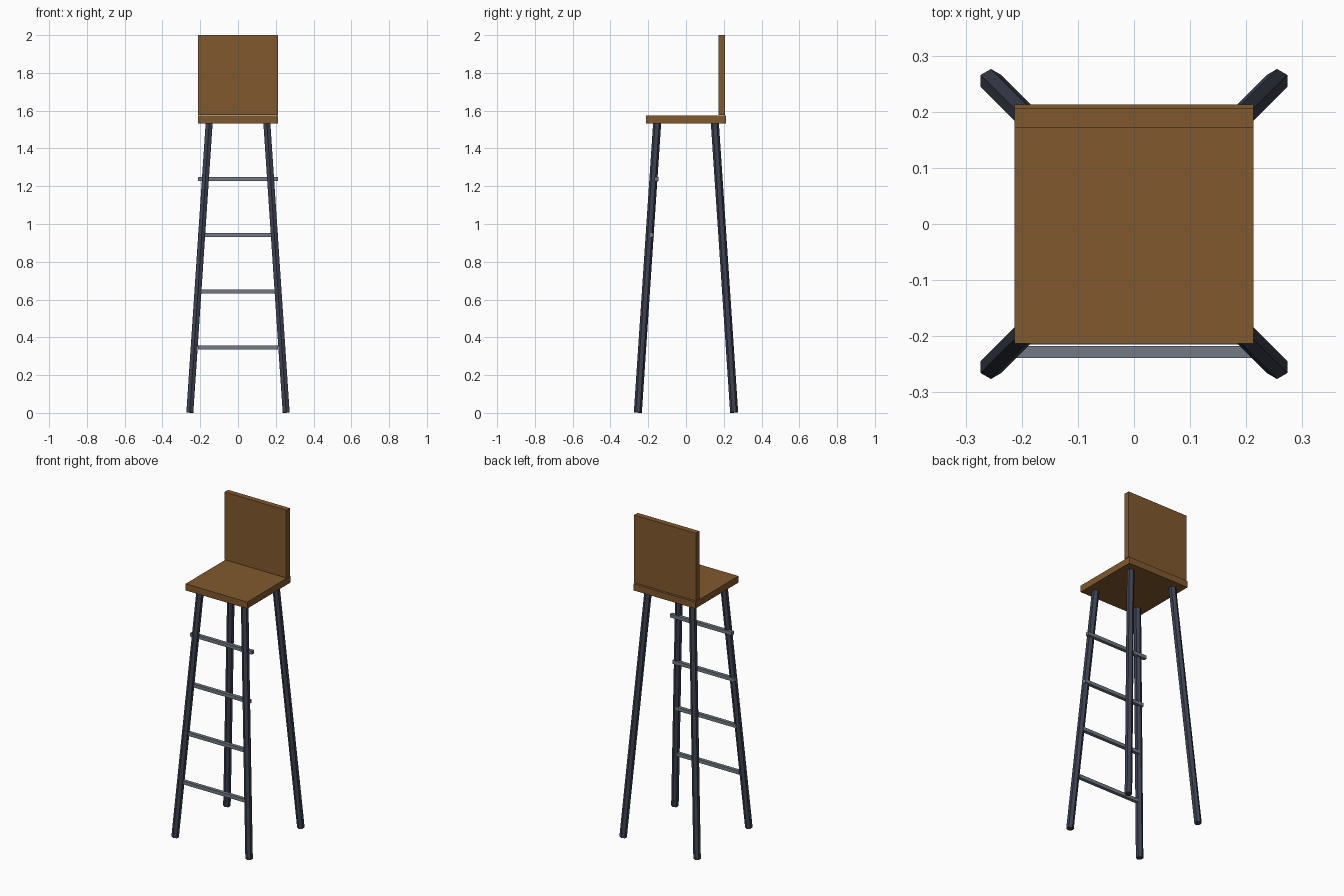
import bpy
from mathutils import Vector

cube = bpy.data.objects.get("Cube")
if cube:
    bpy.data.objects.remove(cube, do_unlink=True)


def material(name, rgb):
    mat = bpy.data.materials.new(name)
    mat.use_nodes = True
    mat.diffuse_color = (*rgb, 1)
    mat.node_tree.nodes["Principled BSDF"].inputs["Base Color"].default_value = (*rgb, 1)
    return mat


wood = material("brown_wood", (0.22, 0.098, 0.027))
dark_metal = material("dark_metal", (0.048, 0.054, 0.08))
grey_metal = material("grey_metal", (0.165, 0.195, 0.23))


def box(name, low, high, mat):
    low, high = Vector(low), Vector(high)
    bpy.ops.mesh.primitive_cube_add(size=1, location=(low + high) / 2)
    obj = bpy.context.object
    obj.name = name
    obj.scale = high - low
    bpy.ops.object.transform_apply(location=False, rotation=False, scale=True)
    obj.data.materials.append(mat)


def leg(name, sx, sy):
    foot = Vector((0.255 * sx, 0.255 * sy, 0.002))
    top = Vector((0.152 * sx, 0.152 * sy, 1.545))
    axis = top - foot
    bpy.ops.mesh.primitive_cylinder_add(vertices=6, radius=0.0213, depth=axis.length,
                                        location=(foot + top) / 2)
    obj = bpy.context.object
    obj.name = name
    # Tilt straight towards the centre without twisting the hexagon
    obj.rotation_mode = "QUATERNION"
    obj.rotation_quaternion = Vector((0, 0, 1)).rotation_difference(axis)
    obj.data.materials.append(dark_metal)


# Seat and back board
HALF = 0.2128
box("seat", (-HALF, -HALF, 1.533), (HALF, HALF, 1.574), wood)
box("backrest", (-HALF, 0.171, 1.578), (HALF, 0.206, 2), wood)

# Splayed legs
for side, sx in (("left", 1), ("right", -1)):
    for end, sy in (("front", -1), ("back", 1)):
        leg(f"{end}_{side}_leg", sx, sy)

# Ladder rungs between the front legs, following their slope
R = 0.0107
for i in range(4):
    z = 0.345 + 0.298 * i
    y = -0.228 + 0.024 * i
    box(f"rung_{i + 1}", (-HALF, y - R, z - R), (HALF, y + R, z + R), grey_metal)
